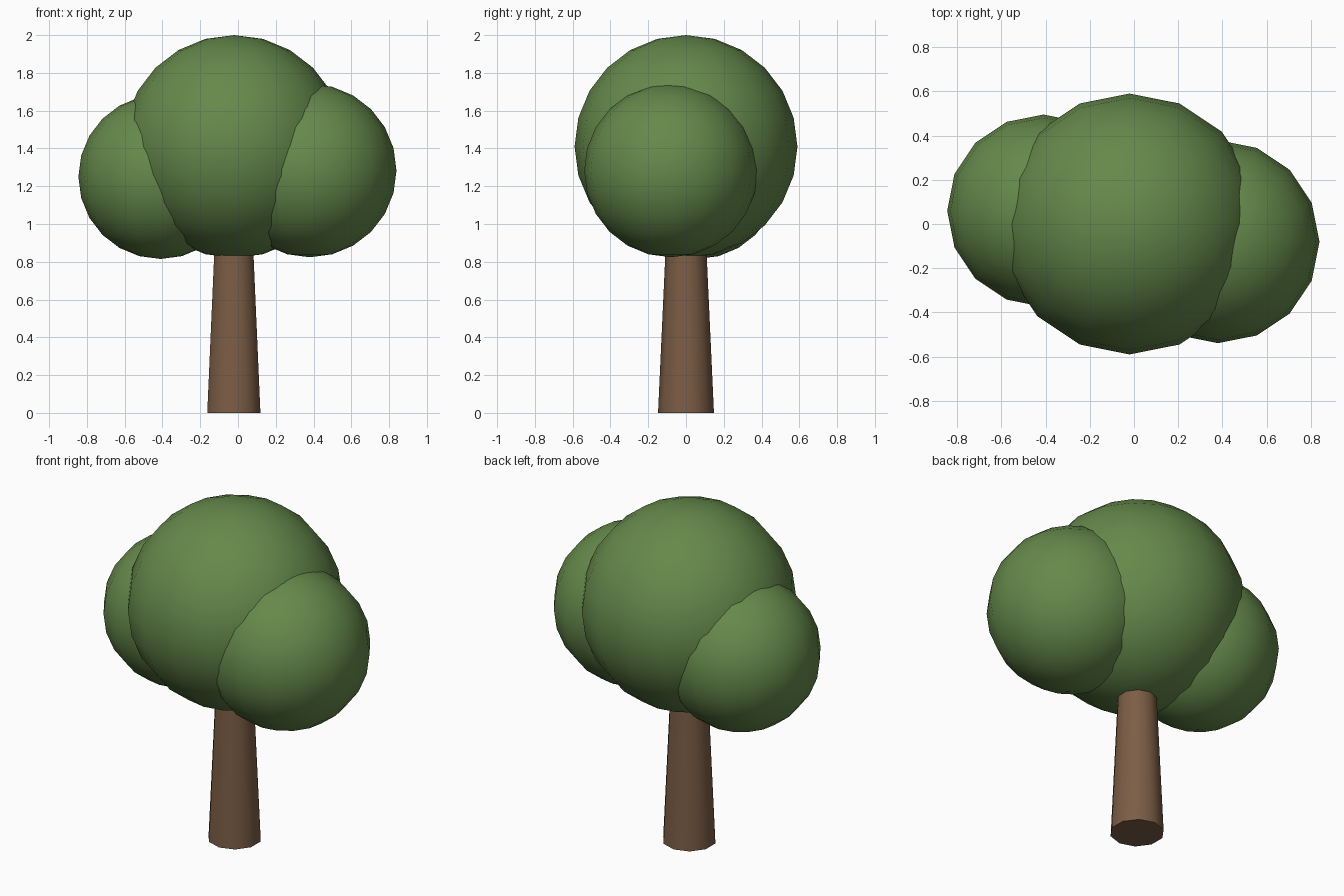
import bpy, math

if "Cube" in bpy.data.objects:
    bpy.data.objects.remove(bpy.data.objects["Cube"])


def material(name, color):
    m = bpy.data.materials.new(name)
    m.diffuse_color = (*color, 1)
    m.use_nodes = True
    m.node_tree.nodes["Principled BSDF"].inputs["Base Color"].default_value = m.diffuse_color
    return m


def finish(name, mat):
    obj = bpy.context.object
    obj.name = name
    obj.data.materials.append(mat)
    bpy.ops.object.shade_smooth_by_angle(angle=math.radians(40))


bark = material("bark", (0.20, 0.11, 0.06))
leaf = material("leaf", (0.13, 0.25, 0.07))

# Tapered ten-sided trunk, running up into the foliage
TRUNK_H = 1.0
bpy.ops.mesh.primitive_cone_add(vertices=10, radius1=0.148, radius2=0.102,
                                depth=TRUNK_H, location=(-0.022, 0, TRUNK_H / 2))
finish("trunk", bark)

# Overlapping foliage balls: name, centre, radius
for name, centre, radius in (
    ("foliage_main", (-0.02, 0.0, 1.41), 0.59),
    ("foliage_left", (-0.41, 0.06, 1.25), 0.435),
    ("foliage_right", (0.38, -0.08, 1.283), 0.459),
):
    bpy.ops.mesh.primitive_uv_sphere_add(segments=16, ring_count=12,
                                         radius=radius, location=centre)
    finish(name, leaf)
